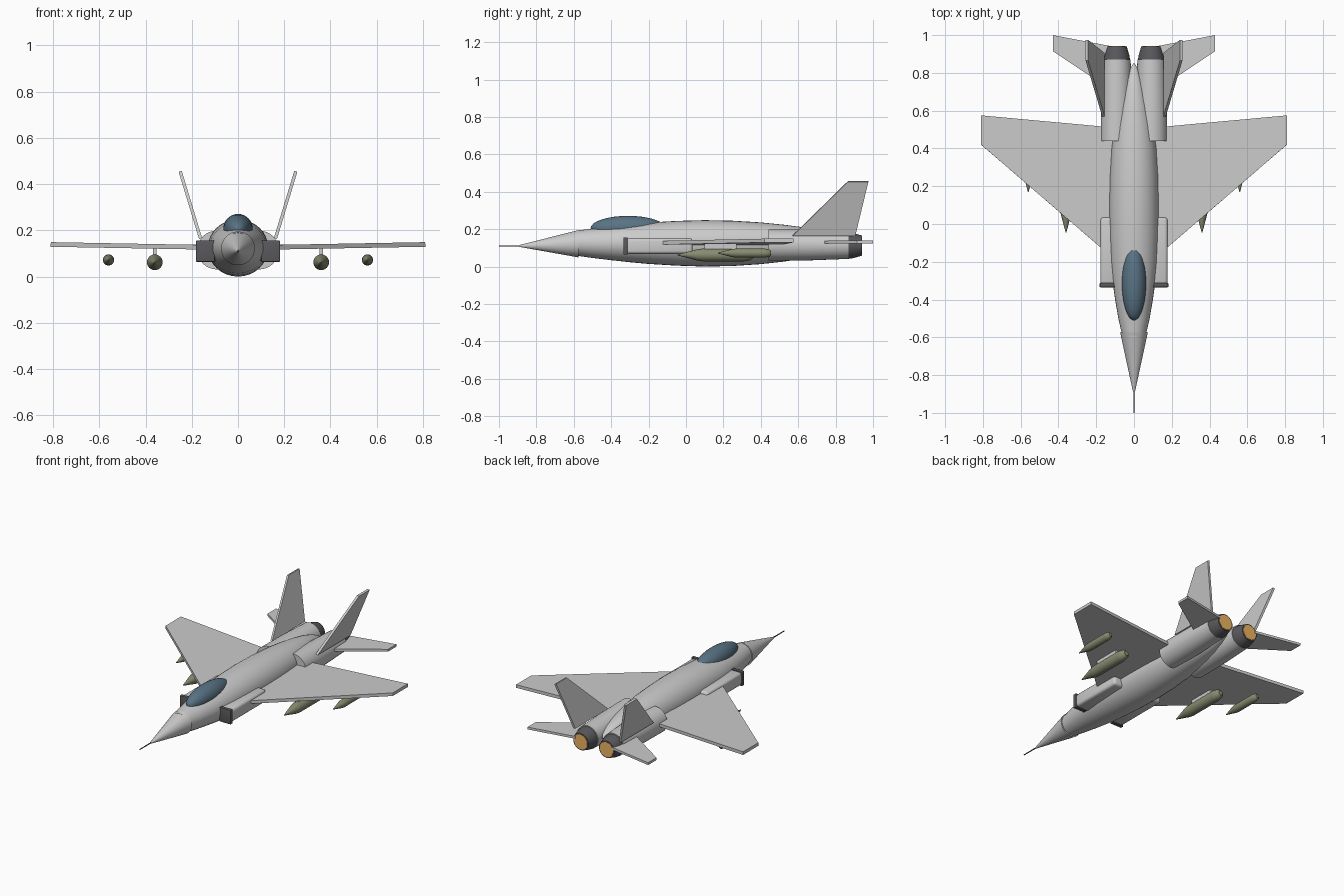
import bpy, bmesh, math
from mathutils import Vector

if "Cube" in bpy.data.objects:
    bpy.data.objects.remove(bpy.data.objects["Cube"])


def material(name, rgb):
    m = bpy.data.materials.new(name)
    m.diffuse_color = (*rgb, 1)
    m.use_nodes = True
    m.node_tree.nodes["Principled BSDF"].inputs["Base Color"].default_value = m.diffuse_color
    return m


DARK = material("dark_metal", (0.10, 0.10, 0.11))
GLASS = material("canopy_glass", (0.10, 0.17, 0.23))
OLIVE = material("olive", (0.24, 0.26, 0.16))
GLOW = material("exhaust_glow", (0.85, 0.45, 0.12))


def finish(bm, name, mat=None, smooth=True):
    bmesh.ops.recalc_face_normals(bm, faces=bm.faces)
    me = bpy.data.meshes.new(name)
    bm.to_mesh(me)
    bm.free()
    ob = bpy.data.objects.new(name, me)
    bpy.context.collection.objects.link(ob)
    if mat:
        me.materials.append(mat)
    if smooth:
        bpy.ops.object.select_all(action='DESELECT')
        ob.select_set(True)
        bpy.context.view_layer.objects.active = ob
        bpy.ops.object.shade_smooth_by_angle(angle=math.radians(35))
    return ob


def loft(name, stations, x=0, mat=None, sides=32):
    """Skin elliptical rings (y, half_width, z_top, z_bottom) along y."""
    bm = bmesh.new()
    rings = []
    for y, hw, top, bot in stations:
        cz, hh = (top + bot) / 2, (top - bot) / 2
        rings.append([bm.verts.new((x + hw * math.cos(a), y, cz + hh * math.sin(a)))
                      for a in (2 * math.pi * i / sides for i in range(sides))])
    for a, b in zip(rings, rings[1:]):
        for i in range(sides):
            j = (i + 1) % sides
            bm.faces.new((a[i], a[j], b[j], b[i]))
    bm.faces.new(rings[0])
    bm.faces.new(rings[-1])
    return finish(bm, name, mat)


def turned(name, profile, x, z, mat=None, sides=32):
    """Round body from (y, radius) pairs."""
    return loft(name, [(y, r, z + r, z - r) for y, r in profile], x, mat, sides)


def plate(name, corners, thickness):
    """Flat slab through four corners, thickened about its mid plane."""
    pts = [Vector(c) for c in corners]
    n = (pts[1] - pts[0]).cross(pts[3] - pts[0]).normalized() * thickness / 2
    bm = bmesh.new()
    up = [bm.verts.new(p + n) for p in pts]
    dn = [bm.verts.new(p - n) for p in pts]
    bm.faces.new(up)
    bm.faces.new(dn)
    for i in range(4):
        j = (i + 1) % 4
        bm.faces.new((up[i], up[j], dn[j], dn[i]))
    return finish(bm, name, smooth=False)


def box(name, lo, hi, bevel=0, mat=None):
    bm = bmesh.new()
    bmesh.ops.create_cube(bm, size=1)
    for v in bm.verts:
        v.co = [(a + b) / 2 + c * (b - a) for a, b, c in zip(lo, hi, v.co)]
    if bevel:
        bmesh.ops.bevel(bm, geom=bm.edges[:], offset=bevel, segments=3,
                        profile=0.5, affect='EDGES')
    return finish(bm, name, mat)


# Fuselage, smoothed through a few stations
loft("fuselage", [
    (-0.60, .060, .190, .060), (-0.50, .083, .203, .046), (-0.40, .100, .215, .034),
    (-0.30, .114, .226, .023), (-0.20, .123, .235, .014), (-0.05, .129, .244, .005),
    (0.10, .131, .248, .000), (0.25, .128, .245, .003), (0.40, .119, .236, .013),
    (0.52, .104, .224, .026), (0.62, .085, .211, .041), (0.70, .065, .196, .057),
    (0.77, .044, .175, .080), (0.82, .022, .150, .103), (0.85, .004, .130, .122)])

# Nose cone and probe
loft("nose_cone", [(-0.575, .073, .195, .049), (-0.89, .005, .115, .105)])
turned("nose_probe", [(-0.87, .004), (-1.0, .003)], 0, .11, DARK, 10)

# Canopy
bm = bmesh.new()
bmesh.ops.create_uvsphere(bm, u_segments=32, v_segments=16, radius=1)
for v in bm.verts:
    v.co = (v.co.x * .064, v.co.y * .2 - .31, v.co.z * .066 + .205)
finish(bm, "canopy", GLASS)

for s, side in ((-1, "left"), (1, "right")):
    # Wings and tail surfaces
    plate(f"{side}_wing", [(s * .10, -.19, .126), (s * .81, .42, .139),
                           (s * .81, .575, .139), (s * .10, .51, .126)], .02)
    plate(f"{side}_tailplane", [(s * .13, .715, .13), (s * .43, .915, .132),
                                (s * .43, 1.0, .132), (s * .13, .943, .13)], .015)
    plate(f"{side}_fin", [(s * .162, .57, .165), (s * .25, .866, .455),
                          (s * .25, .975, .455), (s * .162, .905, .165)], .014)

    # Engine, nozzle and glowing exhaust
    turned(f"{side}_engine", [(.44, .084), (.66, .082), (.87, .074)], s * .092, .115)
    turned(f"{side}_nozzle", [(.865, .071), (.89, .068), (.94, .054)],
           s * .092, .112, DARK)
    turned(f"{side}_exhaust", [(.93, .047), (.942, .047)], s * .092, .112, GLOW)

    # Air intake with dark lip
    x0, x1 = sorted((s * .07, s * .178))
    box(f"{side}_intake", (x0, -.32, .068), (x1, .035, .152), .016)
    x0, x1 = sorted((s * .10, s * .182))
    box(f"{side}_intake_lip", (x0, -.335, .064), (x1, -.312, .156), .004, DARK)

    # Underwing stores
    turned(f"{side}_inner_store", [(-.045, .002), (.06, .03), (.09, .034), (.31, .034),
                                   (.345, .028), (.36, .015)], s * .36, .062, OLIVE, 24)
    turned(f"{side}_outer_store", [(.17, .002), (.25, .022), (.27, .024), (.42, .024),
                                   (.445, .02), (.455, .011)], s * .56, .072, OLIVE, 24)
    box(f"{side}_pylon", (s * .36 - .007, .10, .085), (s * .36 + .007, .27, .128))
